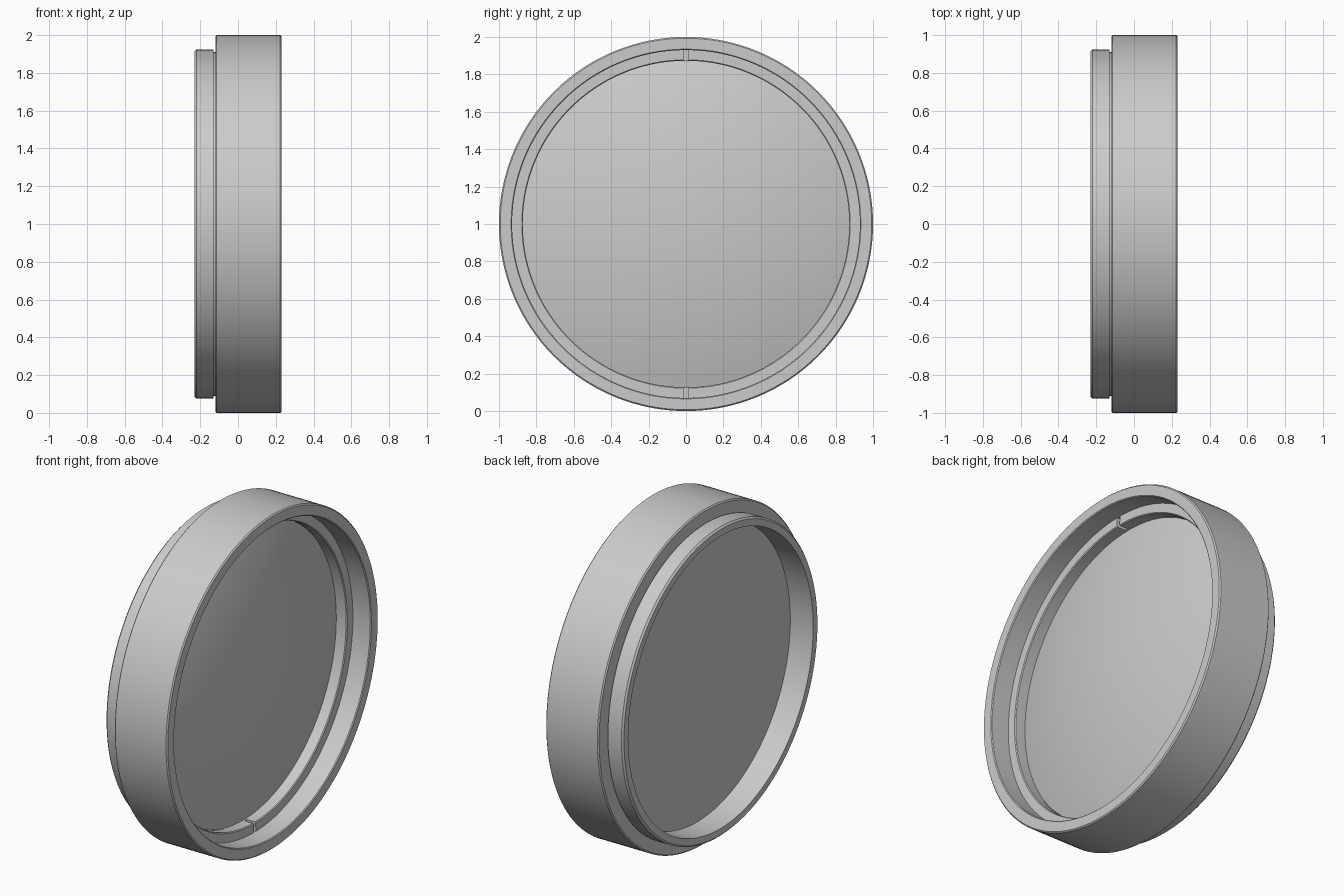
import bpy, bmesh, math

if "Cube" in bpy.data.objects:
    bpy.data.objects.remove(bpy.data.objects["Cube"], do_unlink=True)

TAU = 2 * math.pi
SEGMENTS = 128

grey = bpy.data.materials.new("plain grey")
grey.use_nodes = True
grey.diffuse_color = (0.6, 0.6, 0.6, 1)
grey.node_tree.nodes["Principled BSDF"].inputs["Base Color"].default_value = (0.6, 0.6, 0.6, 1)


def lathe(name, profile, closed=True, arcs=((0, TAU),)):
    """Turn an (x, radius) profile about the x axis, over one or more arcs."""
    bm = bmesh.new()
    count = len(profile)
    for start, sweep in arcs:
        steps = round(SEGMENTS * sweep / TAU)
        rings = []
        for i in range(steps + 1):
            a = start + sweep * i / steps
            rings.append([bm.verts.new((x, -r * math.sin(a), r * math.cos(a)))
                          for x, r in profile])
        for ring, following in zip(rings, rings[1:]):
            for j in range(count if closed else count - 1):
                k = (j + 1) % count
                bm.faces.new((ring[j], ring[k], following[k], following[j]))
        if sweep < TAU:
            bm.faces.new(rings[0])
            bm.faces.new(rings[-1])
    bmesh.ops.remove_doubles(bm, verts=bm.verts, dist=1e-5)
    bmesh.ops.recalc_face_normals(bm, faces=bm.faces)
    mesh = bpy.data.meshes.new(name)
    bm.to_mesh(mesh)
    bm.free()
    mesh.materials.append(grey)
    obj = bpy.data.objects.new(name, mesh)
    obj.location.z = 1
    bpy.context.collection.objects.link(obj)
    bpy.ops.object.select_all(action="DESELECT")
    obj.select_set(True)
    bpy.context.view_layer.objects.active = obj
    bpy.ops.object.shade_smooth_by_angle(angle=math.radians(30))
    return obj


# Outer frame: wide rim, narrow groove and smaller mounting collar
lathe("frame_ring", [
    (-0.23, 0.875), (-0.23, 0.915), (-0.22, 0.925), (-0.13, 0.925),
    (-0.13, 0.91), (-0.12, 0.91), (-0.12, 0.993), (-0.113, 1.0),
    (0.223, 1.0), (0.23, 0.993), (0.23, 0.935), (0.225, 0.93),
    (0.05, 0.93), (0.05, 0.875)])

# Retaining ring in two halves, leaving a slot at the top and bottom
gap = 0.012
lathe("retaining_ring",
      [(0.05, 0.873), (0.105, 0.873), (0.11, 0.878), (0.11, 0.93), (0.05, 0.93)],
      arcs=[(side + gap, math.pi - 2 * gap) for side in (0, math.pi)])

# Lens: flat back and gently domed outer face
edge, edge_x, rise = 0.873, 0.04, 0.12
radius = (edge ** 2 + rise ** 2) / (2 * rise)
limit = math.asin(edge / radius)
dome = []
for i in range(17):
    a = limit * (1 - i / 16)
    dome.append((edge_x + rise - radius * (1 - math.cos(a)), radius * math.sin(a)))
lathe("lens", [(-0.08, 0), (-0.08, edge)] + dome, closed=False)
